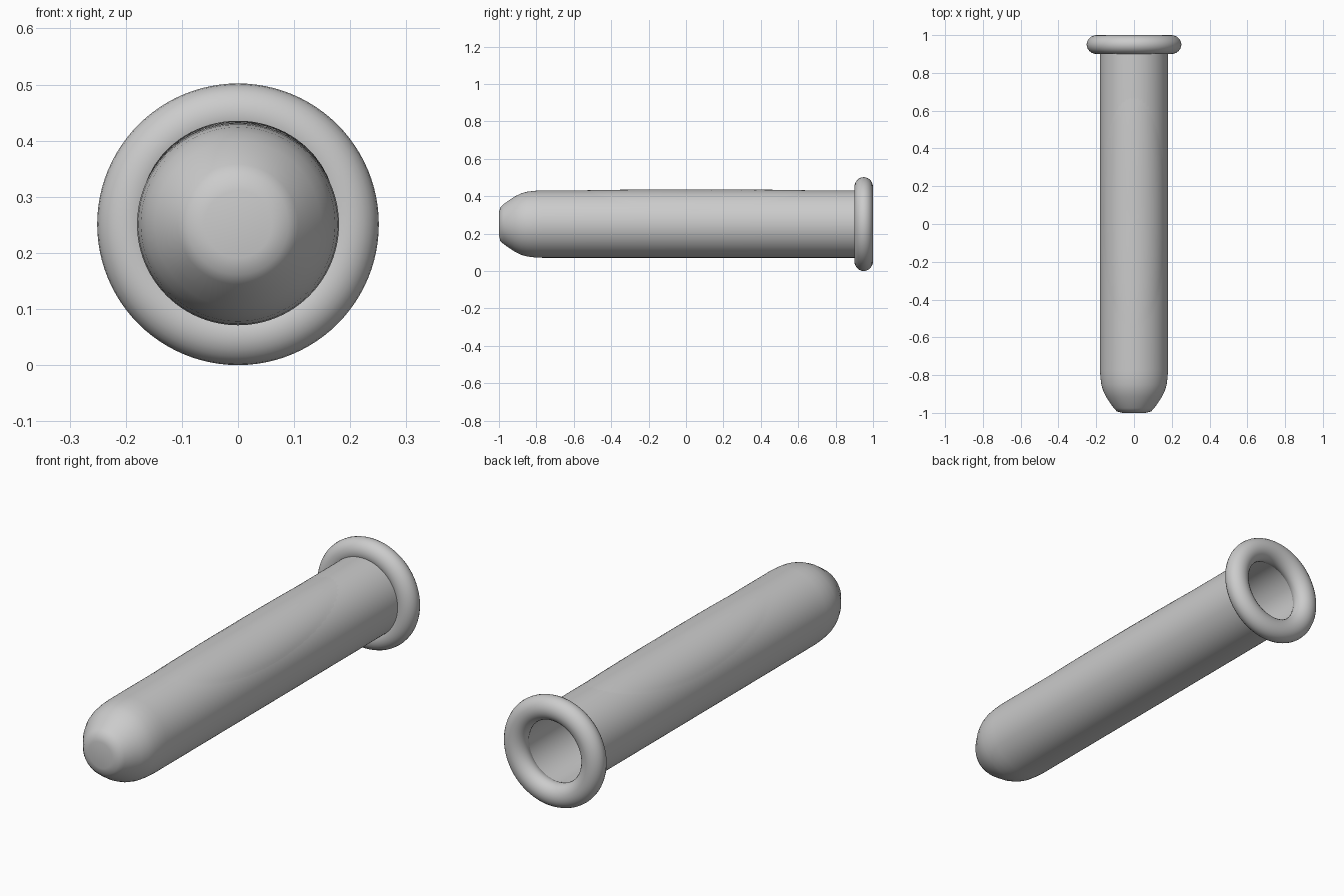
import bpy, math

if "Cube" in bpy.data.objects:
    bpy.data.objects.remove(bpy.data.objects["Cube"])

R = 0.251       # rim outer radius = axis height
SEG = 96


def make_object(name, verts, faces, angle=40):
    mesh = bpy.data.meshes.new(name)
    mesh.from_pydata(verts, [], faces)
    mesh.update()
    ob = bpy.data.objects.new(name, mesh)
    bpy.context.collection.objects.link(ob)
    bpy.ops.object.select_all(action='DESELECT')
    ob.select_set(True)
    bpy.context.view_layer.objects.active = ob
    bpy.ops.object.mode_set(mode='EDIT')
    bpy.ops.mesh.select_all(action='SELECT')
    bpy.ops.mesh.remove_doubles(threshold=1e-5)
    bpy.ops.mesh.normals_make_consistent(inside=False)
    bpy.ops.object.mode_set(mode='OBJECT')
    bpy.ops.object.shade_smooth_by_angle(angle=math.radians(angle))
    return ob


def on_axis(r, y, a):
    return (r * math.sin(a), y, R + r * math.cos(a))


def lathe(name, profile, closed=False):
    """Spin (radius, y) points about the long axis."""
    n = len(profile)
    verts = [on_axis(r, y, 2 * math.pi * s / SEG) for s in range(SEG) for r, y in profile]
    faces = []
    for s in range(SEG):
        t = (s + 1) % SEG
        for i in range(n if closed else n - 1):
            j = (i + 1) % n
            faces.append((s * n + i, s * n + j, t * n + j, t * n + i))
    return make_object(name, verts, faces)


# hollow tube with a rounded, slightly flattened closed end
lathe("tube", [(0, -1.0), (0.06, -1.0), (0.09, -0.993), (0.107, -0.975),
               (0.128, -0.945), (0.148, -0.915), (0.164, -0.882),
               (0.173, -0.85), (0.178, -0.81), (0.18, -0.77), (0.18, 0.95),
               (0.15, 0.95), (0.15, -0.78), (0.14, -0.85), (0.11, -0.91),
               (0.07, -0.945), (0, -0.955)])

# rolled rim at the open end
lathe("rim", [(0.197 + 0.054 * math.cos(a), 0.95 + 0.05 * math.sin(a))
              for a in (2 * math.pi * i / 24 for i in range(24))], closed=True)

# faintly raised oval patch along the top of the tube
rings, steps = 10, 64
verts, faces = [], []
for k in range(rings + 1):
    f = k / rings
    for s in range(steps):
        a = 2 * math.pi * s / steps
        r = 0.1795 + 0.005 * (1 - f ** 4)
        verts.append(on_axis(r, 0.055 + 0.635 * f * math.cos(a), 1.2 * f * math.sin(a)))
for k in range(rings):
    for s in range(steps):
        t = (s + 1) % steps
        faces.append((k * steps + s, k * steps + t, (k + 1) * steps + t, (k + 1) * steps + s))
make_object("top_patch", verts, faces)
